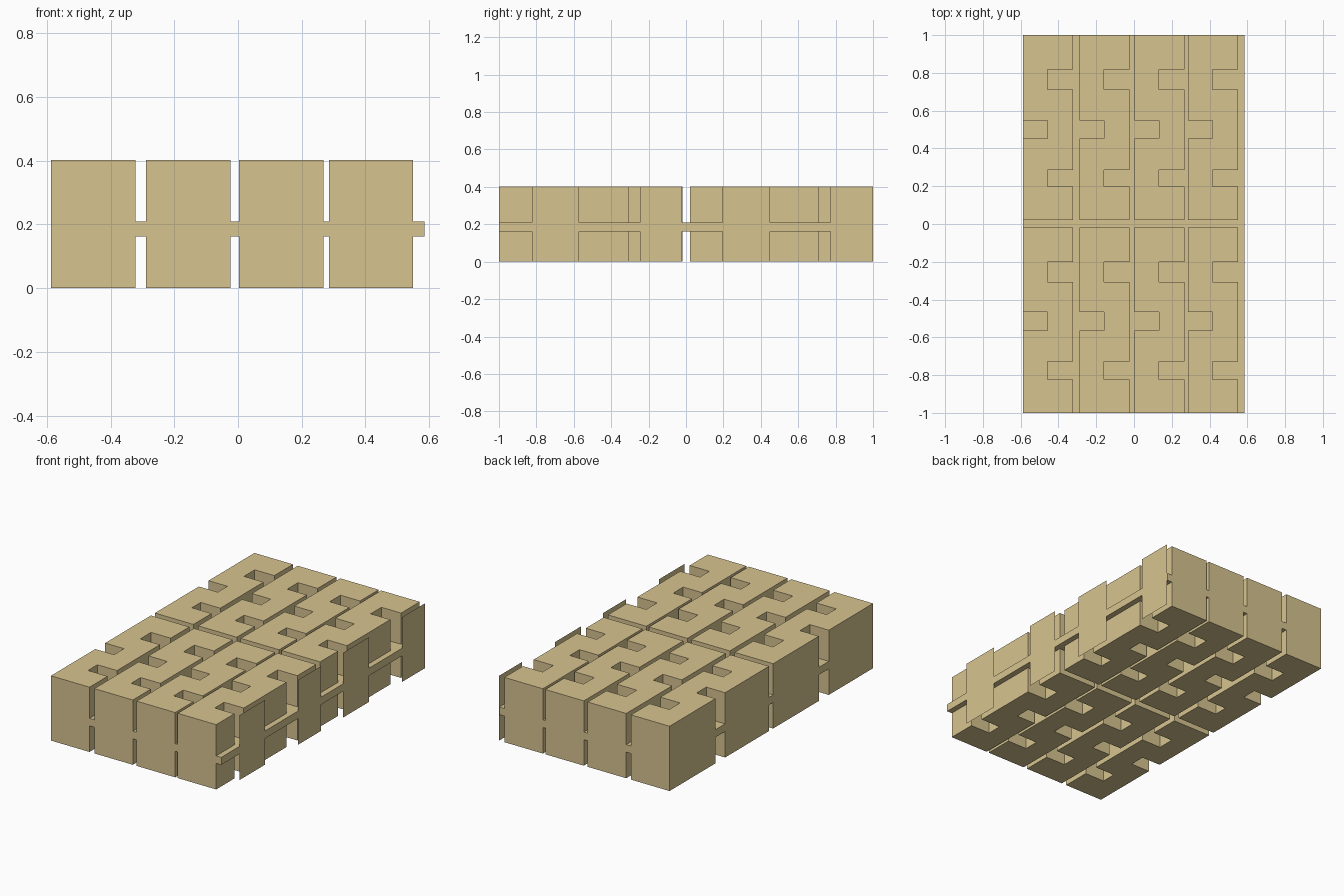
import bpy, bmesh

if "Cube" in bpy.data.objects:
    bpy.data.objects.remove(bpy.data.objects["Cube"])

mat = bpy.data.materials.new("sand")
mat.diffuse_color = (0.68, 0.55, 0.28, 1)
mat.use_nodes = True
mat.node_tree.nodes["Principled BSDF"].inputs["Base Color"].default_value = mat.diffuse_color

# Layout: column left edges, row spans, pocket positions
X0, X1 = -0.587, 0.585
WIDTH, DEPTH, TOP = 0.265, 0.13, 0.403
WEB = (0.162, 0.209)
COLUMNS = [X0, -0.289, 0.003, 0.285]
ROWS = [(-1.0, -0.018), (0.022, 1.0)]
RIGHT_POCKETS = [(0.199, 0.286), (0.711, 0.817), (-0.308, -0.202), (-0.822, -0.729)]
LEFT_POCKETS = [(0.4535, 0.549), (-0.565, -0.467)]


def inside(v, spans):
    return any(a < v < b for a, b in spans)


def in_block(x, y):
    """True where a full-height notched block covers the plan."""
    if not inside(y, ROWS):
        return False
    for c in COLUMNS:
        if c < x < c + WIDTH:
            left = x < c + DEPTH
            return not inside(y, LEFT_POCKETS if left else RIGHT_POCKETS)
    return False


def add_object(name, bm):
    mesh = bpy.data.meshes.new(name)
    bm.to_mesh(mesh)
    bm.free()
    mesh.materials.append(mat)
    ob = bpy.data.objects.new(name, mesh)
    bpy.context.collection.objects.link(ob)


# Notched blocks joined by a thin middle web: one closed skin over a cell grid
grid = [
    sorted({X0, X1, *[c + d for c in COLUMNS for d in (0, DEPTH, WIDTH)]}),
    sorted({v for span in ROWS + RIGHT_POCKETS + LEFT_POCKETS for v in span}),
    [0, WEB[0], WEB[1], TOP],
]
size = [len(g) - 1 for g in grid]


def solid(cell):
    if any(not 0 <= c < n for c, n in zip(cell, size)):
        return False
    x, y = [(grid[a][cell[a]] + grid[a][cell[a] + 1]) / 2 for a in (0, 1)]
    return cell[2] == 1 or in_block(x, y)


bm = bmesh.new()
verts = {}


def corner(key):
    if key not in verts:
        verts[key] = bm.verts.new([grid[a][key[a]] for a in range(3)])
    return verts[key]


for cell in [(i, j, k) for i in range(size[0]) for j in range(size[1]) for k in range(size[2])]:
    if not solid(cell):
        continue
    for axis in range(3):
        for side in (0, 1):
            near = list(cell)
            near[axis] += 2 * side - 1
            if solid(near):
                continue
            u, v = (axis + 1) % 3, (axis + 2) % 3
            loop = []
            for du, dv in ((0, 0), (1, 0), (1, 1), (0, 1)):
                key = list(cell)
                key[axis] += side
                key[u] += du
                key[v] += dv
                loop.append(corner(tuple(key)))
            bm.faces.new(loop if side else loop[::-1])
add_object("notched_block_mat", bm)

# Paper-thin end plates standing on the right edge of the web
for n, (a, b) in enumerate([(-0.823, -0.572), (-0.246, -0.021), (0.195, 0.449), (0.773, 1.0)]):
    bm = bmesh.new()
    bm.faces.new([bm.verts.new((X1 + 0.001, y, z)) for y, z in ((a, 0), (b, 0), (b, TOP), (a, TOP))])
    add_object(f"end_plate_{n + 1}", bm)
